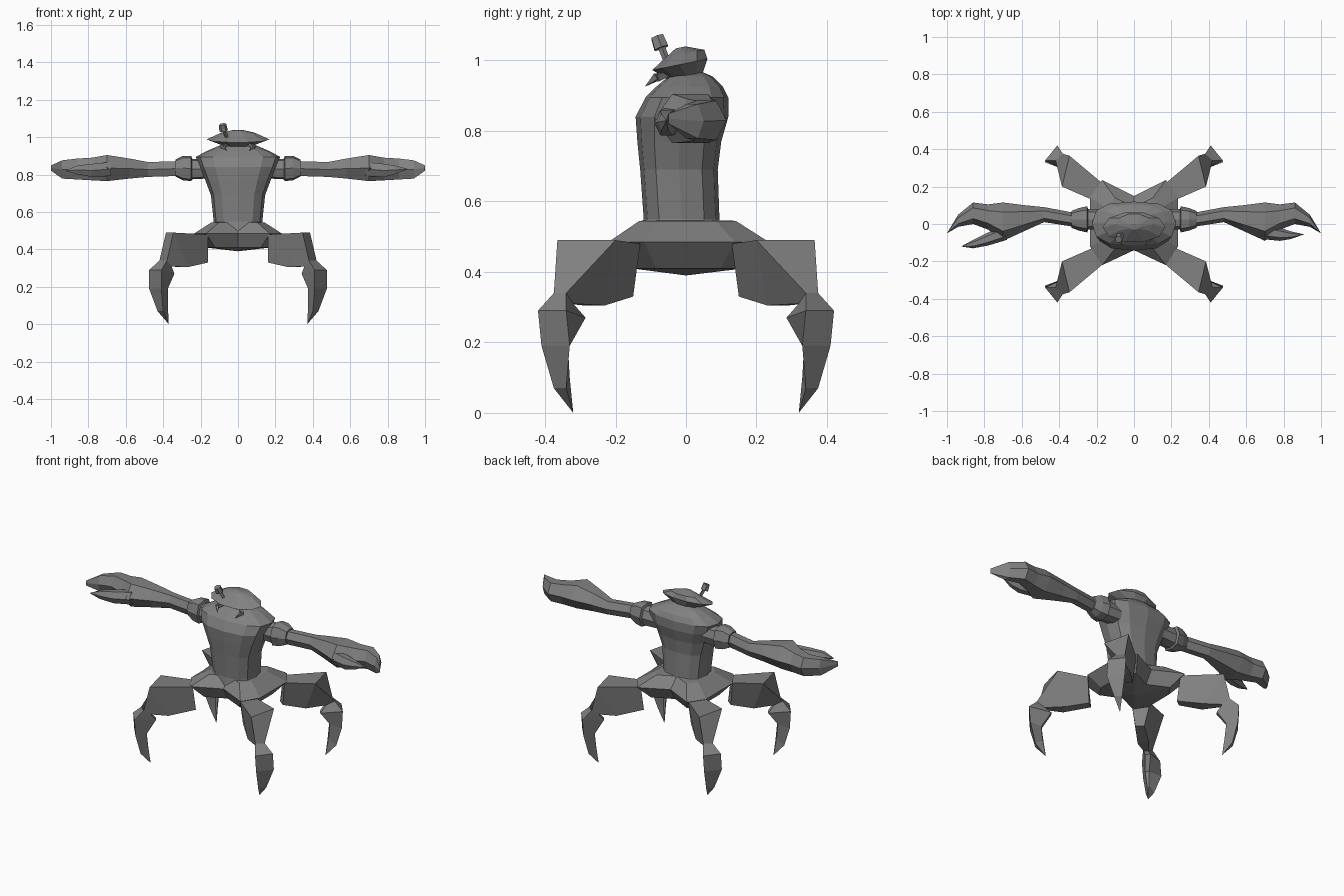
import bpy, bmesh, math
from mathutils import Vector

cube = bpy.data.objects.get("Cube")
if cube:
    bpy.data.objects.remove(cube, do_unlink=True)

grey = bpy.data.materials.new("stone grey")
grey.use_nodes = True
colour = (0.22, 0.22, 0.22, 1)
grey.diffuse_color = colour
grey.node_tree.nodes["Principled BSDF"].inputs["Base Color"].default_value = colour


def loft(name, rings, sx=1, sy=1):
    """Skin a list of equal point rings, with capped ends, optionally mirrored."""
    bm = bmesh.new()
    rows = [[bm.verts.new((x * sx, y * sy, z)) for x, y, z in ring] for ring in rings]
    count = len(rows[0])
    for low, high in zip(rows, rows[1:]):
        for i in range(count):
            j = (i + 1) % count
            bm.faces.new((low[i], low[j], high[j], high[i]))
    bm.faces.new(rows[0])
    bm.faces.new(rows[-1])
    bmesh.ops.remove_doubles(bm, verts=bm.verts, dist=0.0005)
    bmesh.ops.recalc_face_normals(bm, faces=bm.faces)
    mesh = bpy.data.meshes.new(name)
    bm.to_mesh(mesh)
    bm.free()
    mesh.materials.append(grey)
    obj = bpy.data.objects.new(name, mesh)
    bpy.context.collection.objects.link(obj)
    return obj


def rounded(c, power):
    return math.copysign(abs(c) ** power, c)


def level_ring(z, rx, front, back, sides=12, power=0.75, tilt=0):
    """Horizontal ring between a front and back depth."""
    mid, ry = (front + back) / 2, (back - front) / 2
    ring = []
    for i in range(sides):
        a = math.tau * i / sides
        y = mid + ry * rounded(math.sin(a), power)
        ring.append((rx * rounded(math.cos(a), power), y, z + tilt * y))
    return ring


def arm_ring(x, front, back, low, high, sides=6):
    """Upright ring across the arm at distance x."""
    y, z = (front + back) / 2, (low + high) / 2
    ry, rz = (back - front) / 2, (high - low) / 2
    angles = [math.tau * i / sides for i in range(sides)]
    return [(x, y + ry * math.cos(a), z + rz * rounded(math.sin(a), 0.5)) for a in angles]


def rod(name, start, end, r0, r1, sides=4):
    """Tapered rod between two points."""
    start, end = Vector(start), Vector(end)
    turn = (end - start).to_track_quat("Z", "Y")
    rings = []
    for p, r in ((start, r0), (end, r1)):
        spokes = [math.tau * (i + 0.5) / sides for i in range(sides)]
        rings.append([p + turn @ Vector((r * math.cos(a), r * math.sin(a), 0)) for a in spokes])
    return loft(name, rings)


# Torso and domed head
loft("torso", [level_ring(*r) for r in (
    (0.48, 0.15, -0.13, 0.11), (0.55, 0.13, -0.12, 0.095), (0.69, 0.145, -0.13, 0.09),
    (0.77, 0.175, -0.138, 0.1), (0.84, 0.205, -0.143, 0.12), (0.895, 0.225, -0.115, 0.12),
    (0.925, 0.17, -0.085, 0.105), (0.955, 0.1, -0.05, 0.075), (0.97, 0.04, -0.015, 0.04))])

# Hip platform with a notched rim and a shallow keel
half_rim = [(0.235, -0.12), (0.235, 0.14), (0.17, 0.235), (0, 0.15)]
rim = half_rim + [(-x, y) for x, y in half_rim[2::-1]] + [(-0.17, -0.22), (0, -0.14), (0.17, -0.22)]


def rim_ring(scale_x, scale_y, z):
    return [(x * scale_x, y * scale_y, z) for x, y in rim]


loft("hip_platform", [rim_ring(0, 0, 0.39), rim_ring(0.72, 0.7, 0.41), rim_ring(1, 1, 0.485),
                      rim_ring(0.6, 0.6, 0.545), rim_ring(0, 0, 0.55)])

# Four clawed legs
leg = [
    [(0.225, 0.13, 0.48), (0.16, 0.21, 0.48), (0.16, 0.18, 0.33), (0.2, 0.15, 0.33)],
    [(0.385, 0.2, 0.49), (0.345, 0.365, 0.49), (0.27, 0.29, 0.305), (0.3, 0.23, 0.305)],
    [(0.42, 0.34, 0.34), (0.38, 0.375, 0.34), (0.355, 0.34, 0.31), (0.375, 0.32, 0.31)],
    [(0.475, 0.34, 0.29), (0.41, 0.42, 0.29), (0.34, 0.31, 0.27), (0.36, 0.285, 0.27)],
    [(0.475, 0.33, 0.19), (0.41, 0.41, 0.19), (0.375, 0.35, 0.19), (0.39, 0.335, 0.19)],
    [(0.43, 0.34, 0.07), (0.4, 0.375, 0.07), (0.375, 0.335, 0.1), (0.385, 0.33, 0.1)],
    [(0.37, 0.32, 0)] * 4]
for side, sx in (("left", 1), ("right", -1)):
    for end, sy in (("front", -1), ("back", 1)):
        loft(f"{end}_{side}_leg", leg, sx, sy)

# Arms: shoulder collars, arm with curved claw, thumb
thumbs = {
    "right": ((0.68, -0.085, 0, 0.79, 0.87), (0.78, -0.115, -0.045, 0.785, 0.86),
              (0.86, -0.13, -0.085, 0.8, 0.85), (0.925, -0.12, -0.12, 0.82, 0.82)),
    "left": ((0.68, -0.08, 0, 0.79, 0.87), (0.78, -0.09, -0.02, 0.785, 0.86),
             (0.84, -0.08, -0.04, 0.8, 0.85), (0.91, -0.055, -0.055, 0.83, 0.83))}
for side, sx in (("left", 1), ("right", -1)):
    loft(f"{side}_shoulder", [arm_ring(*r, sides=8) for r in (
        (0.15, -0.03, 0.08, 0.78, 0.88), (0.245, -0.03, 0.08, 0.775, 0.885),
        (0.25, -0.045, 0.095, 0.765, 0.9), (0.295, -0.035, 0.085, 0.77, 0.9),
        (0.335, -0.02, 0.07, 0.79, 0.88))], sx)
    loft(f"{side}_arm", [arm_ring(*r) for r in (
        (0.32, -0.015, 0.06, 0.79, 0.875), (0.48, 0.01, 0.09, 0.785, 0.87),
        (0.58, -0.035, 0.1, 0.775, 0.89), (0.7, -0.09, 0.115, 0.76, 0.91),
        (0.78, -0.03, 0.105, 0.765, 0.895), (0.86, 0, 0.115, 0.77, 0.89),
        (0.94, -0.015, 0.05, 0.775, 0.88), (1, -0.05, -0.05, 0.82, 0.85))], sx)
    loft(f"{side}_thumb", [arm_ring(*r) for r in thumbs[side]], sx)

# Shell-shaped hat tilted forward, with hooks and one eye stalk
loft("shell_hat", [level_ring(*r, sides=10, power=1, tilt=0.2) for r in (
    (0.955, 0.08, -0.05, 0.05), (0.992, 0.168, -0.1, 0.065),
    (1.02, 0.1, -0.06, 0.055), (1.04, 0.03, -0.03, 0))])
for side, sx in (("left", 1), ("right", -1)):
    rod(f"{side}_hook_base", (sx * 0.055, -0.05, 0.965), (sx * 0.085, -0.085, 0.95), 0.012, 0.014)
    rod(f"{side}_hook_tip", (sx * 0.085, -0.08, 0.955), (sx * 0.06, -0.115, 0.927), 0.014, 0.001)
rod("eye_stalk", (-0.06, -0.055, 1.0), (-0.078, -0.072, 1.045), 0.01, 0.01)
rod("eye", (-0.077, -0.07, 1.035), (-0.083, -0.082, 1.068), 0.023, 0.02, sides=6)
